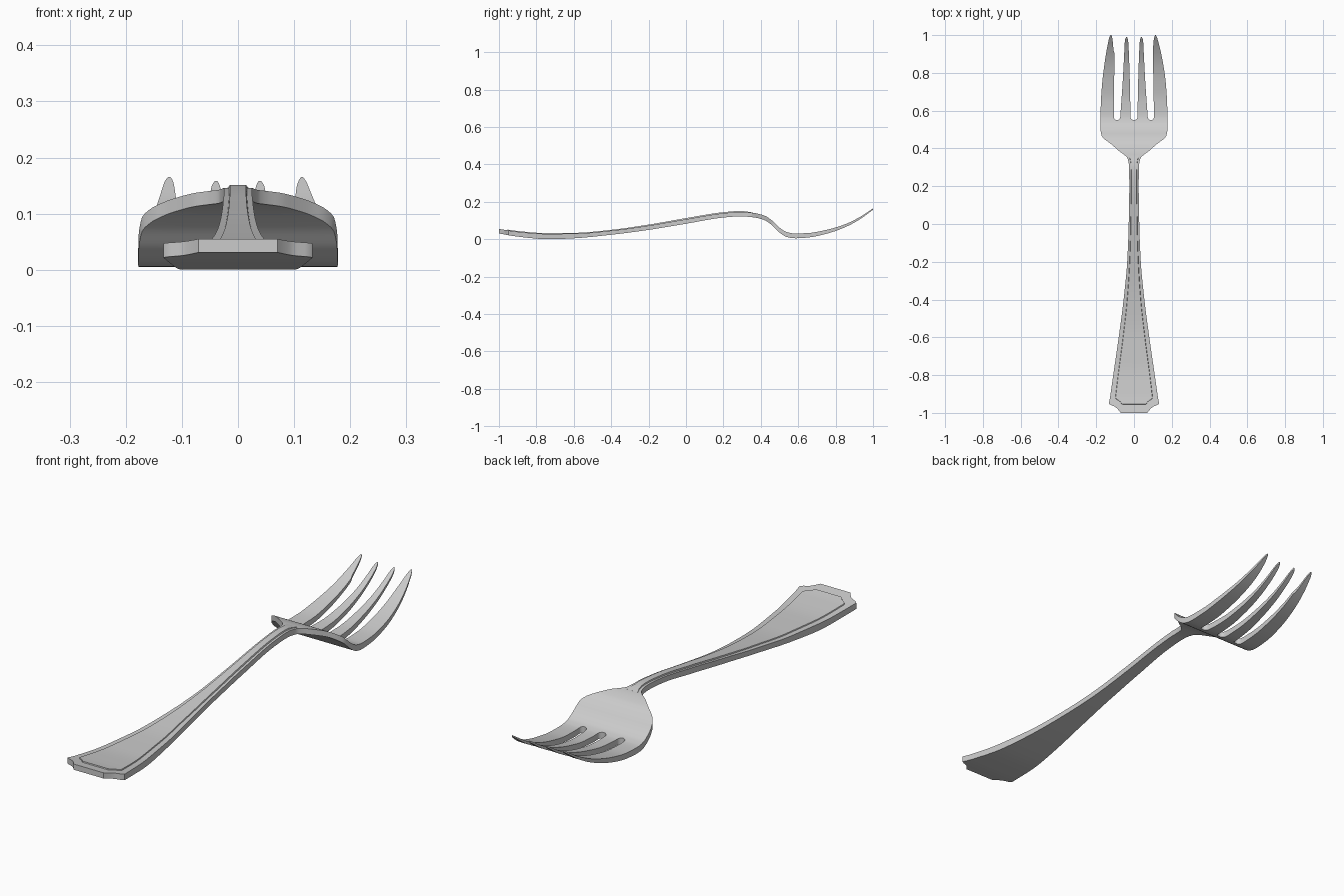
import bpy, bmesh, math

cube = bpy.data.objects.get("Cube")
if cube:
    bpy.data.objects.remove(cube)

steel = bpy.data.materials.new("brushed steel")
steel.use_nodes = True
COLOR = (0.6, 0.6, 0.6, 1)
steel.diffuse_color = COLOR
bsdf = next(n for n in steel.node_tree.nodes if n.type == 'BSDF_PRINCIPLED')
bsdf.inputs["Base Color"].default_value = COLOR


def curve(pts):
    """Monotone cubic through (y, value) points, without overshoot."""
    n = len(pts)
    s = [(pts[i + 1][1] - pts[i][1]) / (pts[i + 1][0] - pts[i][0]) for i in range(n - 1)]
    m = [s[0]] + [0 if a * b <= 0 else 2 * a * b / (a + b) for a, b in zip(s, s[1:])] + [s[-1]]

    def f(y):
        y = min(max(y, pts[0][0]), pts[-1][0])
        i = max(k for k in range(n - 1) if pts[k][0] <= y)
        h = pts[i + 1][0] - pts[i][0]
        t = (y - pts[i][0]) / h
        return (pts[i][1] * (1 + 2 * t) * (1 - t) ** 2 + m[i] * h * t * (1 - t) ** 2
                + pts[i + 1][1] * t * t * (3 - 2 * t) + m[i + 1] * h * t * t * (t - 1))
    return f


# Side profile: upper and lower surface heights along the length
top = curve([(-1, .055), (-.9, .040), (-.75, .029), (-.6, .030), (-.4, .046), (-.2, .073), (0, .107),
             (.2, .139), (.29, .146), (.36, .141), (.42, .126), (.46, .1), (.5, .062), (.54, .038),
             (.58, .031), (.65, .033), (.75, .05), (.85, .08), (.93, .119), (1, .165)])
bottom = curve([(-1, .031), (-.9, .014), (-.73, 0), (-.6, .005), (-.4, .024), (-.2, .05), (0, .083),
                (.2, .116), (.29, .122), (.36, .117), (.42, .102), (.46, .075), (.5, .036), (.54, .012),
                (.58, .005), (.65, .009), (.75, .029), (.85, .064), (.93, .107), (1, .158)])


def spread(a, b, n):
    return [a + (b - a) * i / n for i in range(n + 1)]


def sheet(bm, ys, xs_at, upper, lower, inset=0.0, cap_start=True, cap_end=True):
    """Solid strip: each row holds several x columns, with an upper and a lower skin."""
    rows = []
    for k, y in enumerate(ys):
        xs = xs_at(y)
        yi = y + (inset if k == 0 else -inset if k == len(ys) - 1 else 0)
        hi = [bm.verts.new((x - math.copysign(min(inset, abs(x)), x), yi, upper(y))) for x in xs]
        lo = [bm.verts.new((x, y, lower(y))) for x in xs]
        rows.append((hi, lo))
    for (h0, l0), (h1, l1) in zip(rows, rows[1:]):
        for i in range(len(h0) - 1):
            bm.faces.new((h0[i], h0[i + 1], h1[i + 1], h1[i]))
            bm.faces.new((l0[i + 1], l0[i], l1[i], l1[i + 1]))
        bm.faces.new((h0[0], h1[0], l1[0], l0[0]))
        bm.faces.new((h1[-1], h0[-1], l0[-1], l1[-1]))
    for use, (h, l), flip in ((cap_start, rows[0], 1), (cap_end, rows[-1], -1)):
        if use:
            for i in range(len(h) - 1):
                bm.faces.new((l[i], l[i + 1], h[i + 1], h[i])[::flip])


def finish(bm, name):
    bmesh.ops.remove_doubles(bm, verts=bm.verts[:], dist=0.0003)
    bmesh.ops.recalc_face_normals(bm, faces=bm.faces[:])
    me = bpy.data.meshes.new(name)
    bm.to_mesh(me)
    bm.free()
    ob = bpy.data.objects.new(name, me)
    bpy.context.collection.objects.link(ob)
    me.materials.append(steel)
    bpy.ops.object.select_all(action='DESELECT')
    ob.select_set(True)
    bpy.context.view_layer.objects.active = ob
    bpy.ops.object.shade_smooth_by_angle(angle=math.radians(30))


# Handle, neck and bowl as one strip up to the slot roots
ROOT, SLOT, SLOT_R = .55, .09, .016
half = curve([(-1, .07), (-.985, .082), (-.968, .1), (-.957, .125), (-.95, .133), (-.93, .129), (-.8, .11),
              (-.6, .081), (-.4, .055), (-.2, .036), (0, .028), (.2, .025), (.3, .026), (.345, .033),
              (.365, .05), (.385, .078), (.41, .106), (.43, .13), (.45, .157), (.47, .172),
              (.5, .177), (ROOT, .178)])
bm = bmesh.new()
ys = spread(-1, -.93, 14) + spread(-.93, .3, 50)[1:] + spread(.3, ROOT, 36)[1:]
f = SLOT / .178
sheet(bm, ys, lambda y: [half(y) * k for k in (-1, -f, 0, f, 1)], top, bottom, cap_end=False)

# Tine edges, as distance from the centre line: (inner edge, outer edge)
inner = (curve([(ROOT, .018), (.75, .022), (.9, .027), (.96, .03), (.98, .033), (.99, .037)]),
         curve([(ROOT, .074), (.75, .060), (.9, .052), (.96, .049), (.98, .046), (.99, .041)]))
outer_left = (curve([(ROOT, .106), (.75, .103), (.9, .1), (.97, .104), (.99, .108), (1, .112)]),
              curve([(ROOT, .178), (.65, .175), (.75, .168), (.85, .154), (.92, .14), (.97, .127),
                     (.99, .121), (1, .116)]))
outer_right = (curve([(ROOT, .106), (.85, .104), (.9, .103), (.92, .108), (.97, .113), (.99, .116), (1, .12)]),
               curve([(ROOT, .178), (.65, .175), (.75, .168), (.85, .156), (.92, .145), (.97, .135),
                      (.99, .13), (1, .125)]))


def fillet(y):
    """Rounded slot root: how far a tine widens toward the slot centre."""
    t = min((y - ROOT) / SLOT_R, 1)
    return SLOT_R * (1 - math.sqrt(max(0, 1 - (1 - t) ** 2)))


def tine(side, edges, tip, slot_inside_only):
    def xs(y):
        g = fillet(y)
        a = edges[0](y) - g * (1 if slot_inside_only else .018 / SLOT_R)
        b = edges[1](y) + (0 if slot_inside_only else g)
        return sorted((side * a, side * b))
    rows = [ROOT + SLOT_R * (1 - math.cos(math.pi / 2 * i / 6)) for i in range(7)]
    rows += spread(ROOT + SLOT_R, .9, 16)[1:] + spread(.9, tip, 14)[1:]
    sheet(bm, rows, xs, top, bottom, cap_start=False)


for s in (-1, 1):
    tine(s, inner, .99, False)
    tine(s, outer_left if s > 0 else outer_right, 1, True)
finish(bm, "fork_body")

# Raised panel along the top of the handle
panel = curve([(-.957, .062), (-.948, .07), (-.938, .078), (-.928, .094), (-.92, .1), (-.9, .098), (-.8, .086),
               (-.6, .060), (-.4, .038), (-.2, .025), (0, .019), (.2, .017), (.32, .018), (.365, .03)])
rise = curve([(-.957, .004), (-.5, .004), (0, .006), (.3, .005), (.365, .0005)])
bm = bmesh.new()
sheet(bm, spread(-.957, -.9, 12) + spread(-.9, .365, 54)[1:],
      lambda y: [-panel(y), 0, panel(y)],
      lambda y: top(y) + rise(y), lambda y: top(y) - .004, inset=.003)
finish(bm, "handle_panel")
